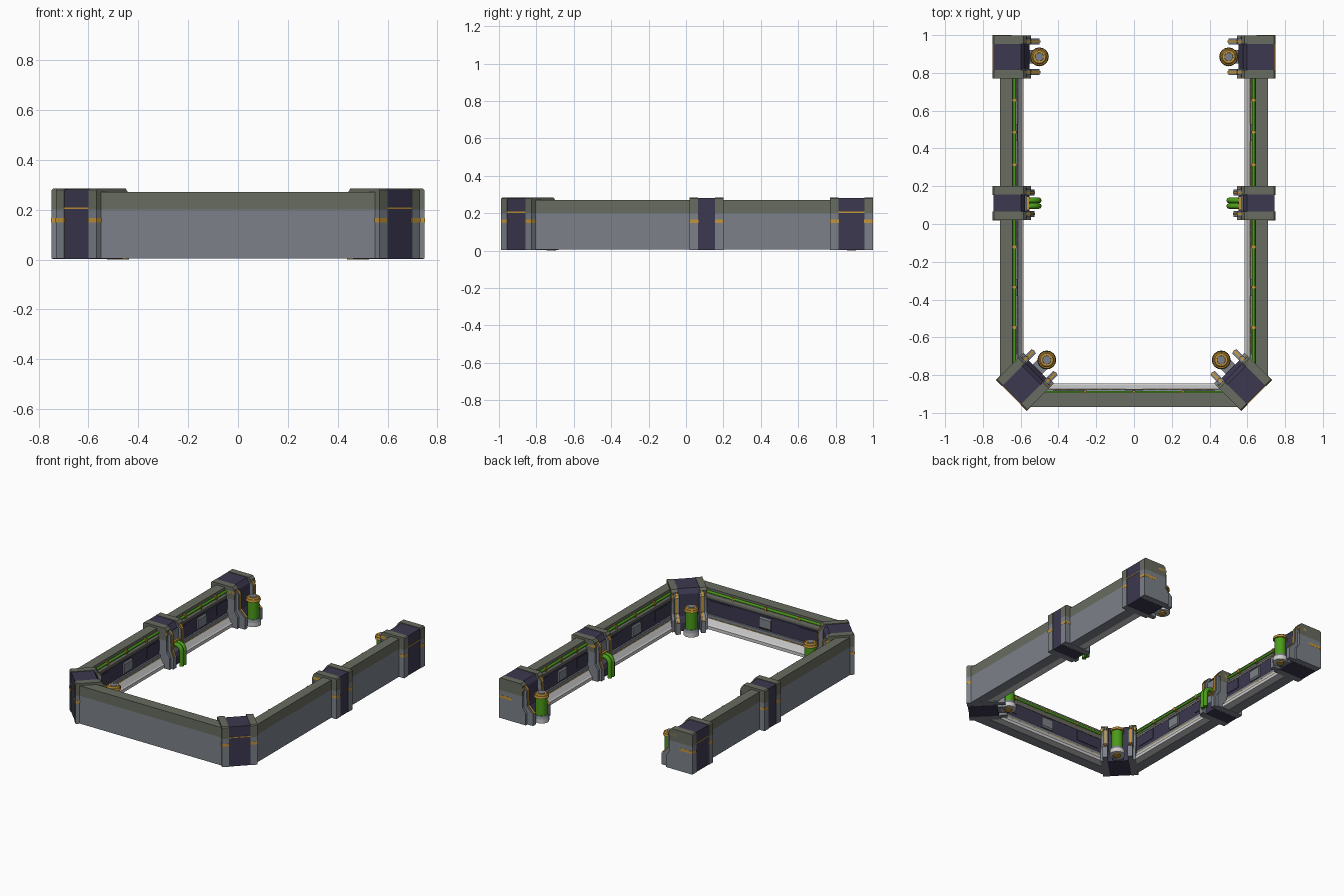
import bpy, bmesh, math
from mathutils import Matrix, Vector

if "Cube" in bpy.data.objects:
    bpy.data.objects.remove(bpy.data.objects["Cube"])


def material(name, r, g, b):
    m = bpy.data.materials.new(name)
    m.diffuse_color = (r, g, b, 1)
    m.use_nodes = True
    m.node_tree.nodes["Principled BSDF"].inputs["Base Color"].default_value = m.diffuse_color
    return m


GREY = material("steel_grey", .20, .22, .25)
OLIVE = material("olive_armour", .14, .15, .115)
DARK = material("dark_violet", .045, .04, .08)
ORANGE = material("orange_trim", .55, .30, .04)
GREEN = material("green_fluid", .07, .33, .01)
WHITE = material("pale_metal", .62, .62, .62)


def frame_at(x, y, degrees):
    # local axes: u points into the yard, v runs along the wall, z up
    return Matrix.Translation((x, y, 0)) @ Matrix.Rotation(math.radians(degrees), 4, 'Z')


def finish(name, bm, M, mat, mirror=True, smooth=False):
    bm.transform(M)
    bmesh.ops.recalc_face_normals(bm, faces=bm.faces)
    me = bpy.data.meshes.new(name)
    if smooth:
        for f in bm.faces:
            f.smooth = len(f.verts) == 4
    bm.to_mesh(me)
    bm.free()
    me.materials.append(mat)
    ob = bpy.data.objects.new(name, me)
    bpy.context.collection.objects.link(ob)
    if mirror:
        ob.modifiers.new("other_side", 'MIRROR')
    return ob


def prism(name, profile, spans, M, mat, mirror=True):
    # (u, z) profile extruded over each (v0, v1) span
    bm = bmesh.new()
    for v0, v1 in spans:
        a = [bm.verts.new((u, v0, z)) for u, z in profile]
        b = [bm.verts.new((u, v1, z)) for u, z in profile]
        bm.faces.new(a)
        bm.faces.new(b[::-1])
        for i in range(len(a)):
            j = (i + 1) % len(a)
            bm.faces.new((a[i], b[i], b[j], a[j]))
    finish(name, bm, M, mat, mirror)


def block(u0, u1, z0, z1):
    return [(u0, z0), (u0, z1), (u1, z1), (u1, z0)]


def drum(name, u, v, z0, z1, r0, r1, sides, M, mat):
    bm = bmesh.new()
    bmesh.ops.create_cone(bm, cap_ends=True, segments=sides, radius1=r0, radius2=r1, depth=z1 - z0,
                          matrix=Matrix.Translation((u, v, (z0 + z1) / 2)))
    finish(name, bm, M, mat, smooth=sides > 12)


def tube(name, points, r, M, mat, mirror=True):
    cu = bpy.data.curves.new(name, 'CURVE')
    cu.dimensions = '3D'
    cu.bevel_depth, cu.bevel_resolution, cu.use_fill_caps = r, 2, True
    sp = cu.splines.new('POLY')
    sp.points.add(len(points) - 1)
    for p, co in zip(sp.points, points):
        p.co = (*(M @ Vector(co)), 1)
    ob = bpy.data.objects.new(name, cu)
    bpy.context.collection.objects.link(ob)
    cu.materials.append(mat)
    if mirror:
        ob.modifiers.new("other_side", 'MIRROR')


def wall(name, M, v0, v1, runs, lip, mirror):
    def part(n, profile, spans, mat):
        prism(name + n, profile, spans, M, mat, mirror)
    full = [(v0, v1)]
    part("_body", block(0, .072, .005, .2), full, GREY)
    part("_cap", [(0, .2), (0, .27), (lip, .27), (lip, .228), (.082, .216), (.082, .2)], full, OLIVE)
    part("_inner_panel", [(.07, .2), (.085, .196), (.085, .09), (.07, .09)], full, DARK)
    part("_ledge", [(.07, .1), (.093, .094), (.093, .072), (.07, .072)], full, GREY)
    part("_foot", [(.07, .076), (.096, .07), (.117, .036), (.125, .03), (.125, .008), (.07, .008)], full, WHITE)
    tube(name + "_fluid_rail", [(.077, v0, .245), (.077, v1, .245)], .009, M, GREEN, mirror)
    clips, dashes, vents, ends = [], [], [], []
    for a, b in runs:
        n = b - a
        clips += [(a + n * k - .007, a + n * k + .007) for k in (.2, .5, .8)]
        dashes += [(a + n * (k + .15) / 14, a + n * (k + .85) / 14) for k in range(14)]
        vents.append((a + n / 2 - .045, a + n / 2 + .045))
        ends += [(a, a + n * .2), (b - n * .2, b)]
    part("_rail_clips", block(.066, .088, .232, .257), clips, ORANGE)
    part("_trim_dashes", block(.09, .097, .066, .073), dashes, ORANGE)
    part("_vents", [(.08, .105), (.08, .185), (.09, .185), (.097, .175), (.097, .115), (.09, .105)], vents, GREY)
    part("_panel_plates", block(.08, .089, .12, .19), ends, DARK)


def pillar(name, M, half, band, can=None):
    # two armoured side frames around a dark core
    t = .045
    sides = [(-half, -half + t), (half - t, half)]

    def part(n, profile, spans, mat):
        prism(name + n, profile, spans, M, mat)
    part("_lower_frame", [(0, .004), (0, .2), (.182, .2), (.182, .12), (.205, .085), (.205, .004)], sides, GREY)
    part("_upper_frame", [(0, .2), (0, .278), (.007, .285), (.165, .285), (.18, .268), (.182, .2)], sides, OLIVE)
    part("_core", [(.004, .003), (.004, .281), (.15, .281), (.172, .25), (.175, .1), (.195, .06), (.195, .003)],
         [(-half + t, half - t)], DARK)
    part("_frame_bands", block(-.001, .1, .148, .166), [(a - .001, b + .001) for a, b in sides], ORANGE)
    if band:
        part("_core_band", block(.001, .1, .202, .208), [(-half + t, half - t)], ORANGE)
    # inner ribs with orange spines
    c = half - .033
    reach = .25 if can else .222
    line = [(.172, .268), (.2, .235), (.203, .13), (reach, .085), (reach, .005)]
    part("_ribs", [(.14, .005), (.14, .268)] + line, [(-c - .016, -c + .016), (c - .016, c + .016)], GREY)
    spine = line[:4]
    part("_rib_spines", spine + [(u + .004, z + .003) for u, z in spine[::-1]],
         [(-c - .006, -c + .006), (c - .006, c + .006)], ORANGE)
    part("_edge_clips", block(.125, .187, .236, .256), [(-half, -half + .012), (half - .012, half)], ORANGE)
    if can:
        # fluid canister on its bracket
        part("_canister_bracket", block(.18, can, .008, .032), [(-.035, .035)], GREY)
        drum(name + "_canister_foot", can, 0, 0, .012, .025, .025, 16, M, ORANGE)
        drum(name + "_canister_base", can, 0, .008, .036, .05, .05, 16, M, WHITE)
        drum(name + "_canister_socket", can, 0, .036, .055, .05, .041, 16, M, GREY)
        drum(name + "_canister", can, 0, .05, .182, .038, .038, 20, M, GREEN)
        drum(name + "_canister_cap", can, 0, .178, .195, .049, .046, 12, M, ORANGE)
        drum(name + "_canister_rim", can, 0, .195, .203, .04, .034, 12, M, ORANGE)
        drum(name + "_canister_plug", can, 0, .2, .206, .024, .022, 16, M, GREY)
    else:
        # twin pipes that turn down to the ground
        for v in (-.015, .015):
            bend = [(.205 + .04 * math.sin(a), v, .115 + .04 * math.cos(a))
                    for a in [math.pi / 2 * k / 6 for k in range(7)]]
            tube(name + "_pipe", [(.16, v, .155)] + bend + [(.245, v, .015)], .015, M, GREEN)
        part("_pipe_collar", block(.17, .196, .135, .175), [(-.035, .035)], ORANGE)
        part("_pipe_backplate", block(.16, .182, .06, .24), [(-.04, .04)], GREY)


# walls
wall("side_wall", frame_at(-.71, 0, 0), -.82, .8, [(-.69, .02), (.2, .77)], .068, True)
wall("front_wall", frame_at(0, -.97, 90), -.55, .55, [(-.43, .43)], .077, False)

# pillars
pillar("end_pillar", frame_at(-.749, .885, 0), .114, True, .248)
pillar("mid_pillar", frame_at(-.749, .11, 0), .09, False)
pillar("corner_pillar", frame_at(-.649, -.907, 45), .115, True, .265)
